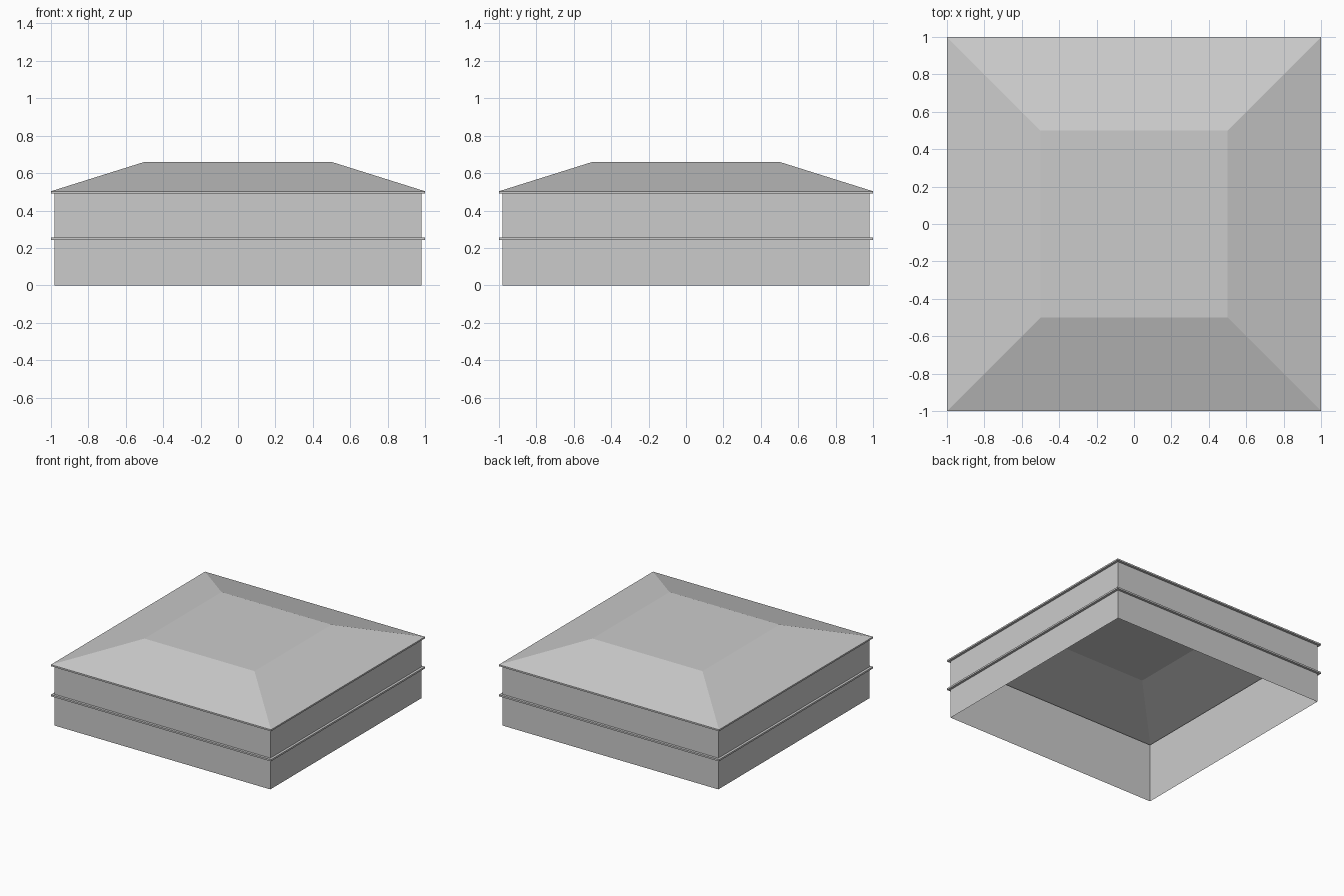
import bpy, bmesh

if "Cube" in bpy.data.objects:
    bpy.data.objects.remove(bpy.data.objects["Cube"])


def square_loft(name, profile, cap=False):
    """Stack square loops from (half_width, z) pairs and bridge them with flat faces."""
    bm = bmesh.new()
    loops = [[bm.verts.new((sx * r, sy * r, z))
              for sx, sy in ((-1, -1), (1, -1), (1, 1), (-1, 1))]
             for r, z in profile]
    for low, high in zip(loops, loops[1:]):
        for i in range(4):
            j = (i + 1) % 4
            bm.faces.new((low[i], low[j], high[j], high[i]))
    if cap:
        bm.faces.new(loops[-1])
    mesh = bpy.data.meshes.new(name)
    bm.to_mesh(mesh)
    bm.free()
    obj = bpy.data.objects.new(name, mesh)
    bpy.context.collection.objects.link(obj)
    return obj


WALL, RIM = 0.98, 1.0

# Open-bottomed walls
square_loft("walls", [(WALL, 0), (WALL, 0.49)])

# Thin trim band around the middle of the walls
square_loft("middle_trim", [(WALL, 0.243), (RIM, 0.243), (RIM, 0.257), (WALL, 0.257)])

# Hollow roof: eave lip, sloped sides and flat top
square_loft("roof", [(WALL, 0.49), (RIM, 0.49), (RIM, 0.503), (0.5, 0.66)], cap=True)
